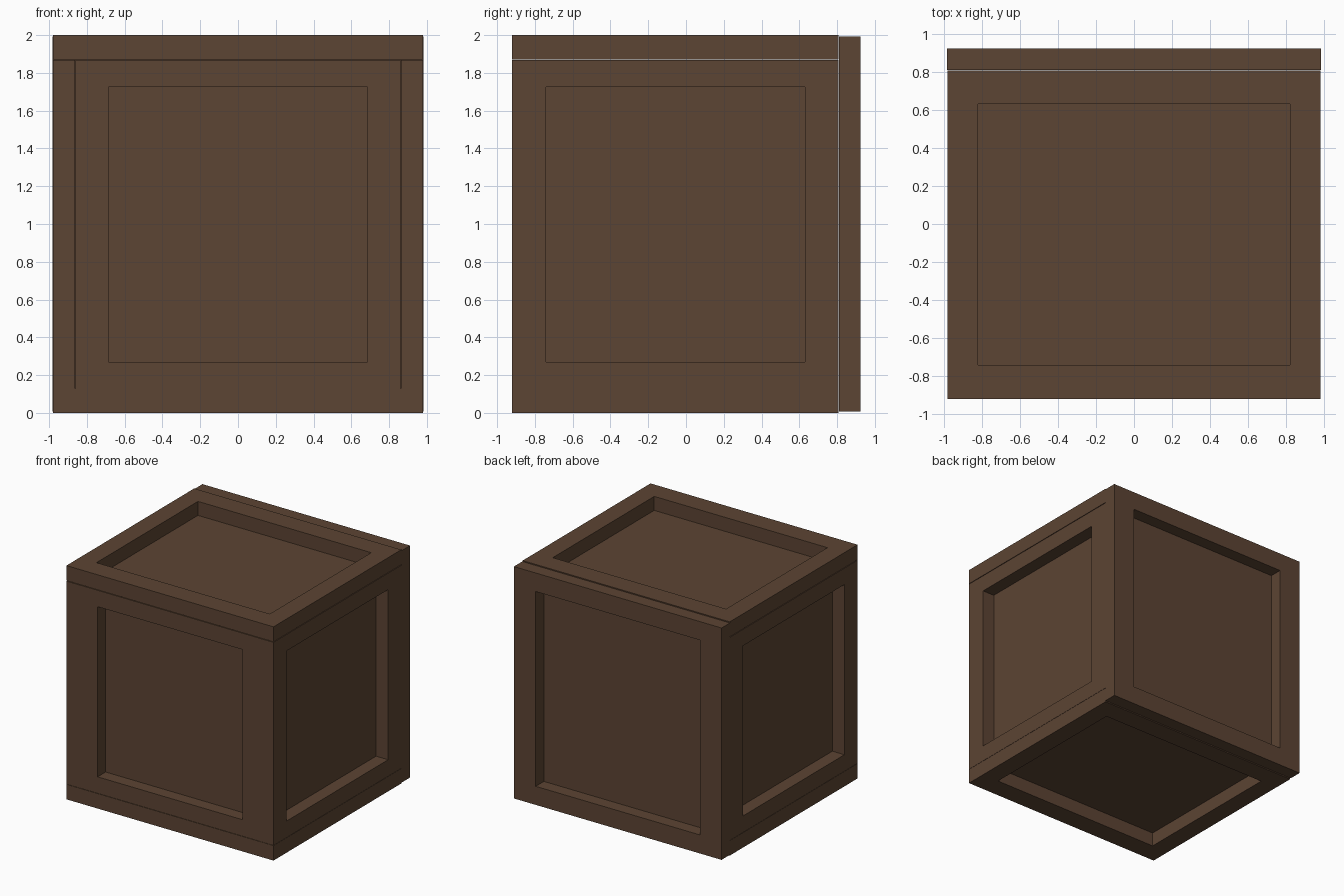
import bpy, bmesh
from mathutils import Vector, Matrix

if "Cube" in bpy.data.objects:
    bpy.data.objects.remove(bpy.data.objects["Cube"])

wood = bpy.data.materials.new("dark_wood")
wood.diffuse_color = (0.107, 0.058, 0.033, 1)
wood.use_nodes = True
wood.node_tree.nodes["Principled BSDF"].inputs["Base Color"].default_value = wood.diffuse_color


def panel(name, lo, hi, outward, opening, depth):
    """Slab from corner lo to hi; the face looking outward gets a rectangular recess.
    opening = (u, v) fractions of the face along its two remaining axes."""
    lo, hi, n = Vector(lo), Vector(hi), Vector(outward)
    centre, size = (lo + hi) / 2, hi - lo
    bm = bmesh.new()
    bmesh.ops.create_cube(bm, size=1,
                          matrix=Matrix.Translation(centre) @ Matrix.Diagonal((*size, 1)))
    bm.normal_update()
    face = max(bm.faces, key=lambda f: f.normal.dot(n))
    # rim of the frame, then the recess walls
    bmesh.ops.inset_individual(bm, faces=[face], thickness=0.05)
    axes = [i for i in range(3) if abs(n[i]) < 0.5]
    for v in face.verts:
        for a, frac in zip(axes, opening):
            side = 1 if v.co[a] > centre[a] else -1
            v.co[a] = centre[a] + side * size[a] * frac / 2
    new = bmesh.ops.extrude_discrete_faces(bm, faces=[face])["faces"][0]
    bmesh.ops.translate(bm, verts=new.verts, vec=-n * depth)
    bmesh.ops.recalc_face_normals(bm, faces=bm.faces)
    mesh = bpy.data.meshes.new(name)
    bm.to_mesh(mesh)
    bm.free()
    mesh.materials.append(wood)
    ob = bpy.data.objects.new(name, mesh)
    bpy.context.collection.objects.link(ob)
    return ob


W, D = 0.98, 0.92      # half width, half depth
X, Y = 0.862, 0.808    # inner faces of the side and back panels
B, T = 0.13, 1.867     # top of the bottom panel, top of the upright panels

# lid and base
panel("top_panel", (-W, -D, 1.872), (W, Y, 2), (0, 0, 1), (0.837, 0.794), 0.12)
panel("bottom_panel", (-W, -D, 0), (W, Y, 0.128), (0, 0, -1), (0.837, 0.794), 0.12)

# full-height back
panel("back_panel", (-W - 0.003, Y + 0.002, 0.008), (W + 0.003, D + 0.003, 1.992),
      (0, 1, 0), (0.79, 0.84), 0.11)

# sides between lid and base
for s, label in ((-1, "left"), (1, "right")):
    a, b = sorted((s * X, s * W))
    panel(label + "_panel", (a, -D, B), (b, Y, T), (s, 0, 0), (0.794, 0.838), 0.114)

# front fitted between the sides
panel("front_panel", (-X + 0.002, -D + 0.001, B), (X - 0.002, -Y, T),
      (0, -1, 0), (0.797, 0.838), 0.108)
